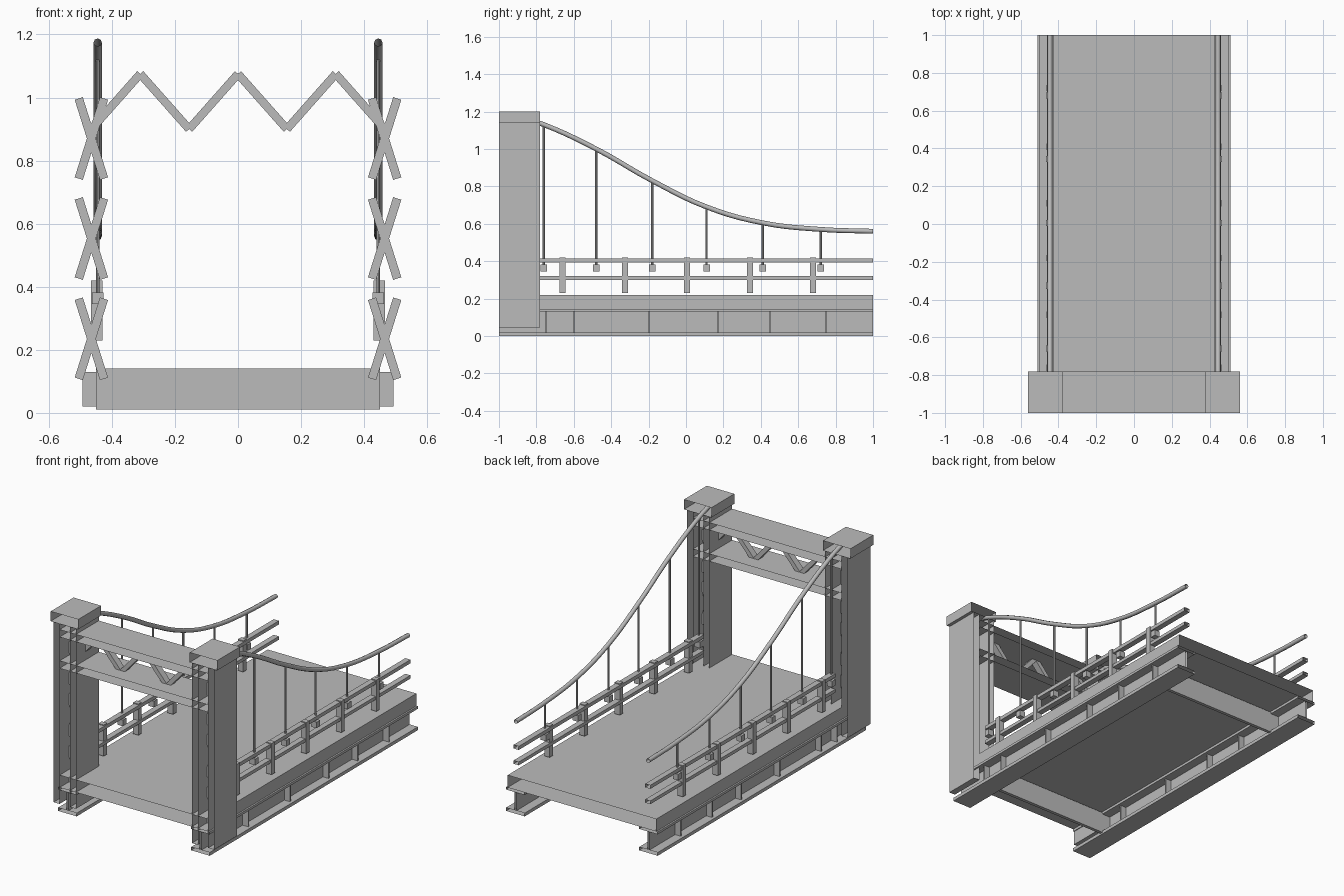
import bpy, bmesh, math
from mathutils import Vector, Matrix

cube = bpy.data.objects.get("Cube")
if cube:
    bpy.data.objects.remove(cube, do_unlink=True)

steel = bpy.data.materials.new("steel_grey")
steel.use_nodes = True
grey = (0.5, 0.5, 0.5, 1)
steel.diffuse_color = grey
steel.node_tree.nodes["Principled BSDF"].inputs["Base Color"].default_value = grey


def finish(name, bm):
    mesh = bpy.data.meshes.new(name)
    bm.to_mesh(mesh)
    bm.free()
    mesh.materials.append(steel)
    obj = bpy.data.objects.new(name, mesh)
    bpy.context.collection.objects.link(obj)
    return obj


def add_box(bm, x, y, z, open_ends=False):
    """Box from ranges; open_ends leaves it hollow along y."""
    spans = (x, y, z)
    centre = Vector([(a + b) / 2 for a, b in spans])
    size = Vector([b - a for a, b in spans])
    matrix = Matrix.Translation(centre) @ Matrix.Diagonal(size).to_4x4()
    verts = bmesh.ops.create_cube(bm, size=1, matrix=matrix)["verts"]
    if open_ends:
        faces = {f for v in verts for f in v.link_faces}
        ends = [f for f in faces if abs(f.normal.y) > 0.9]
        bmesh.ops.delete(bm, geom=ends, context="FACES_ONLY")


def add_bar(bm, start, end, width, y):
    """Flat bar between two (x, z) points."""
    dx, dz = end[0] - start[0], end[1] - start[1]
    matrix = (Matrix.Translation(((start[0] + end[0]) / 2, (y[0] + y[1]) / 2, (start[1] + end[1]) / 2))
              @ Matrix.Rotation(-math.atan2(dz, dx), 4, "Y")
              @ Matrix.Diagonal((math.hypot(dx, dz), y[1] - y[0], width, 1)))
    bmesh.ops.create_cube(bm, size=1, matrix=matrix)


def boxes(name, ranges, open_ends=False):
    bm = bmesh.new()
    for x, y, z in ranges:
        add_box(bm, x, y, z, open_ends)
    return finish(name, bm)


def both_sides(x):
    return [("left", x), ("right", (-x[1], -x[0]))]


LENGTH = (-1, 1)
TOWER = (-1, -0.78)
BRACE = (-0.91, -0.87)

# Road deck
boxes("deck", [((-0.5, 0.5), LENGTH, (0.145, 0.22))], True)
boxes("cross_beams", [((-0.45, 0.45), (y - 0.01, y + 0.01), (0.01, 0.14)) for y in (-0.75, 0.75)])

# Girders with stiffeners
for side, flange in both_sides((0.385, 0.51)):
    mid = sum(flange) / 2
    web = (mid - 0.007, mid + 0.007)
    boxes(side + "_girder", [(flange, LENGTH, (0, 0.02)),
                             (web, LENGTH, (0.02, 0.13)),
                             (flange, LENGTH, (0.13, 0.145))], True)
    boxes(side + "_stiffeners", [((mid - 0.045, mid + 0.045), (y - 0.004, y + 0.004), (0.02, 0.13))
                                 for y in (-0.75, -0.6, -0.2, 0.17, 0.45, 0.75)])

# Tower legs and caps
for side, cap in both_sides((0.375, 0.56)):
    boxes(side + "_tower_cap", [(cap, TOWER, (1.14, 1.2))], True)
for label, span in (("inner", (0.39, 0.43)), ("outer", (0.5, 0.54))):
    for side, leg in both_sides(span):
        boxes(f"{side}_{label}_leg", [(leg, TOWER, (0.045, 1.14))], True)

# Crossed braces inside the legs
for side, sign in (("left", 1), ("right", -1)):
    bm = bmesh.new()
    for z in (0.235, 0.553, 0.87):
        for tilt in (-1, 1):
            add_bar(bm, (sign * 0.465 - tilt * 0.04, z - 0.127),
                    (sign * 0.465 + tilt * 0.04, z + 0.127), 0.027, BRACE)
    finish(side + "_tower_braces", bm)

# Portal truss
for label, z in (("upper", (1.06, 1.105)), ("lower", (0.87, 0.915))):
    boxes(label + "_chord", [((-0.5, 0.5), TOWER, z)], True)
bm = bmesh.new()
for i in range(6):
    low, high = 0.9, 1.075
    ends = (low, high) if i % 2 == 0 else (high, low)
    add_bar(bm, (-0.465 + i * 0.155, ends[0]), (-0.465 + (i + 1) * 0.155, ends[1]), 0.026, BRACE)
finish("truss_zigzag", bm)

# Railings
for side, rail in both_sides((0.425, 0.46)):
    boxes(side + "_rails", [(rail, (-0.78, 1), z) for z in ((0.3, 0.32), (0.393, 0.415))], True)
for side, post in both_sides((0.43, 0.466)):
    boxes(side + "_rail_posts", [(post, (y - 0.016, y + 0.016), (0.23, 0.42))
                                 for y in (-0.66, -0.327, 0.006, 0.343, 0.68)])

# Suspension cables and hangers
HANGERS = [(-0.76, 1.13), (-0.48, 1.0), (-0.18, 0.83), (0.11, 0.69), (0.41, 0.605), (0.72, 0.57)]
for side, x in (("left", 0.445), ("right", -0.445)):
    curve = bpy.data.curves.new(side + "_cable", "CURVE")
    curve.dimensions = "3D"
    curve.bevel_depth = 0.013
    curve.bevel_resolution = 2
    curve.resolution_u = 5
    path = [(-0.9, 1.175)] + HANGERS + [(1, 0.56)]
    spline = curve.splines.new("BEZIER")
    spline.bezier_points.add(len(path) - 1)
    for point, (y, z) in zip(spline.bezier_points, path):
        point.co = (x, y, z)
        point.handle_left_type = point.handle_right_type = "AUTO"
    curve.materials.append(steel)
    cable = bpy.data.objects.new(side + "_cable", curve)
    bpy.context.collection.objects.link(cable)

    bm = bmesh.new()
    for y, z in HANGERS:
        bmesh.ops.create_cone(bm, cap_ends=True, segments=8, radius1=0.006, radius2=0.006,
                              depth=z - 0.36, matrix=Matrix.Translation((x, y, (z + 0.36) / 2)))
        add_box(bm, (x - 0.018, x + 0.018), (y - 0.017, y + 0.017), (0.345, 0.382))
    finish(side + "_hangers", bm)
